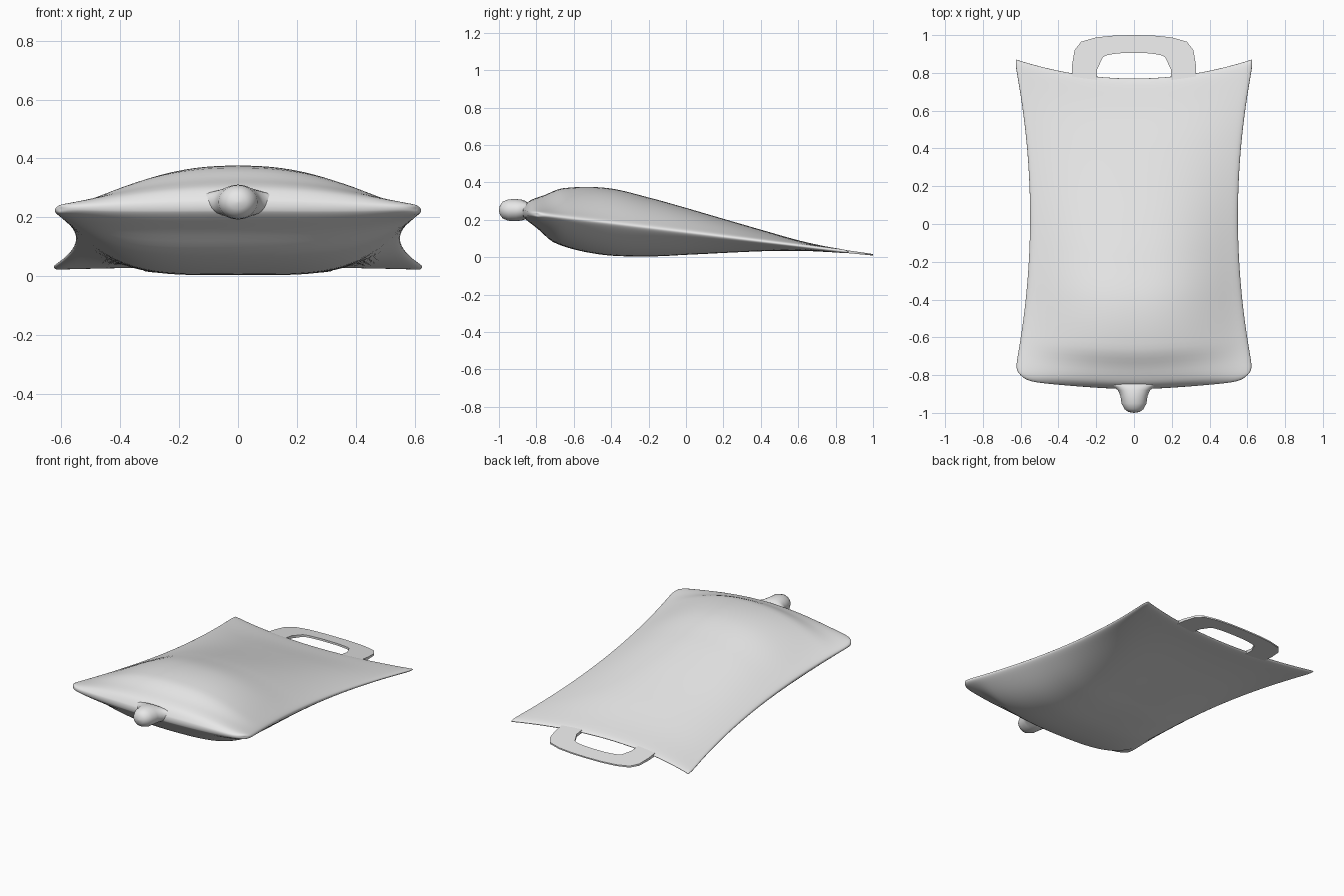
import bpy, bmesh, math

cube = bpy.data.objects.get("Cube")
if cube:
    bpy.data.objects.remove(cube, do_unlink=True)

grey = bpy.data.materials.new("light grey")
grey.use_nodes = True
grey.diffuse_color = (0.8, 0.8, 0.8, 1)
grey.node_tree.nodes["Principled BSDF"].inputs["Base Color"].default_value = grey.diffuse_color


def finish(name, bm, angle):
    bmesh.ops.remove_doubles(bm, verts=bm.verts, dist=0.00005)
    bmesh.ops.recalc_face_normals(bm, faces=bm.faces)
    mesh = bpy.data.meshes.new(name)
    bm.to_mesh(mesh)
    bm.free()
    mesh.materials.append(grey)
    obj = bpy.data.objects.new(name, mesh)
    bpy.context.collection.objects.link(obj)
    bpy.ops.object.select_all(action="DESELECT")
    obj.select_set(True)
    bpy.context.view_layer.objects.active = obj
    bpy.ops.object.shade_smooth_by_angle(angle=math.radians(angle))
    return obj


def skin(bm, rows, closed=False):
    """Faces between neighbouring rows of vertices."""
    for a, b in zip(rows, rows[1:]):
        for i in range(len(a) if closed else len(a) - 1):
            j = (i + 1) % len(a)
            bm.faces.new((a[i], a[j], b[j], b[i]))


def curve(points, t):
    """Smooth interpolation through (position, value) points."""
    n = len(points)
    if t <= points[0][0]:
        return points[0][1]
    for i in range(n - 1):
        (x0, y0), (x1, y1) = points[i], points[i + 1]
        if t <= x1:
            p, q = points[max(i - 1, 0)], points[min(i + 2, n - 1)]
            m0 = (y1 - p[1]) / (x1 - p[0])
            m1 = (q[1] - y0) / (q[0] - x0)
            d = x1 - x0
            s = (t - x0) / d
            return (y0 * (1 + 2 * s) * (1 - s) ** 2 + m0 * d * s * (1 - s) ** 2
                    + y1 * s * s * (3 - 2 * s) - m1 * d * s * s * (1 - s))
    return points[-1][1]


def seam(y):
    return 0.133 - 0.12 * y


# Bulge of the bag above and below its sloping seam, from front to back
UPPER = [(-0.875, 0.01), (-0.84, 0.05), (-0.76, 0.09), (-0.66, 0.14), (-0.42, 0.171),
         (-0.18, 0.145), (0, 0.117), (0.2, 0.083), (0.4, 0.05), (0.6, 0.018), (0.77, 0)]
LOWER = [(-0.875, 0.01), (-0.8, 0.055), (-0.7, 0.125), (-0.46, 0.158), (-0.2, 0.138),
         (0, 0.106), (0.4, 0.04), (0.6, 0.014), (0.77, 0)]
NU, NV = 48, 64


def bag_point(u, v, side):
    au, back = abs(u), (v + 1) / 2
    y_front = -0.875 + 0.045 * au ** 1.5 + 0.035 * au ** 20
    y_back = 0.77 + 0.1 * u * u
    y = y_front + (y_back - y_front) * back
    half = 0.55 + 0.084 * v * v - (0.03 if v < 0 else 0.012) * abs(v) ** 40
    rim = (0.017 - 0.006 * back) * math.sqrt(max(0, 1 - max(au, abs(v)) ** 40))
    yc = -0.875 + 1.645 * back
    if side > 0:
        bulge = curve(UPPER, yc) * (1 - au ** 2.4) ** 1.3
    else:
        bulge = curve(LOWER, yc) * (1 - au ** 4) ** 1.2
    if rim == 0:
        bulge = 0
    return (u * half, y, max(0.001, seam(y) + side * (rim + bulge)))


# Padded bag, two skins meeting at the seam
bm = bmesh.new()
for side in (1, -1):
    rows = []
    for j in range(NV + 1):
        v = math.sin(math.pi / 2 * (2 * j / NV - 1))
        rows.append([bm.verts.new(bag_point(math.sin(math.pi / 2 * (2 * i / NU - 1)), v, side))
                     for i in range(NU + 1)])
    skin(bm, rows)
finish("bag", bm, 80)

# Rounded spout that flares into the front seam: (y, half width, half height)
bm = bmesh.new()
RINGS = [(-1, 0.002, 0.002), (-0.995, 0.03, 0.025), (-0.98, 0.05, 0.045), (-0.95, 0.066, 0.057),
         (-0.91, 0.072, 0.059), (-0.88, 0.085, 0.056), (-0.862, 0.11, 0.05),
         (-0.845, 0.16, 0.04), (-0.8, 0.2, 0.02)]
rows = []
for y, rx, rz in RINGS:
    rows.append([bm.verts.new((rx * math.cos(a), y, 0.252 + rz * math.sin(a)))
                 for a in (math.tau * k / 32 for k in range(32))])
skin(bm, rows, closed=True)
bm.faces.new(rows[0])
bm.faces.new(rows[-1])
finish("spout", bm, 80)

# Flat carrying handle, half outlines mirrored across the middle
OUTER = [(0.33, 0.76), (0.328, 0.84), (0.315, 0.92), (0.28, 0.965), (0.2, 0.988), (0.1, 0.998), (0, 1)]
INNER = [(0.195, 0.76), (0.195, 0.82), (0.165, 0.882), (0.15, 0.892), (0.11, 0.9), (0.06, 0.905), (0, 0.906)]


def mirrored(half):
    return half + [(-x, y) for x, y in half[-2::-1]]


bm = bmesh.new()
loops = []
for outline, side in ((OUTER, 1), (INNER, 1), (INNER, -1), (OUTER, -1), (OUTER, 1)):
    loops.append([bm.verts.new((x, y, seam(y) + side * (0.004 + 0.025 * (1 - y)))) for x, y in mirrored(outline)])
skin(bm, loops)
finish("handle", bm, 40)
